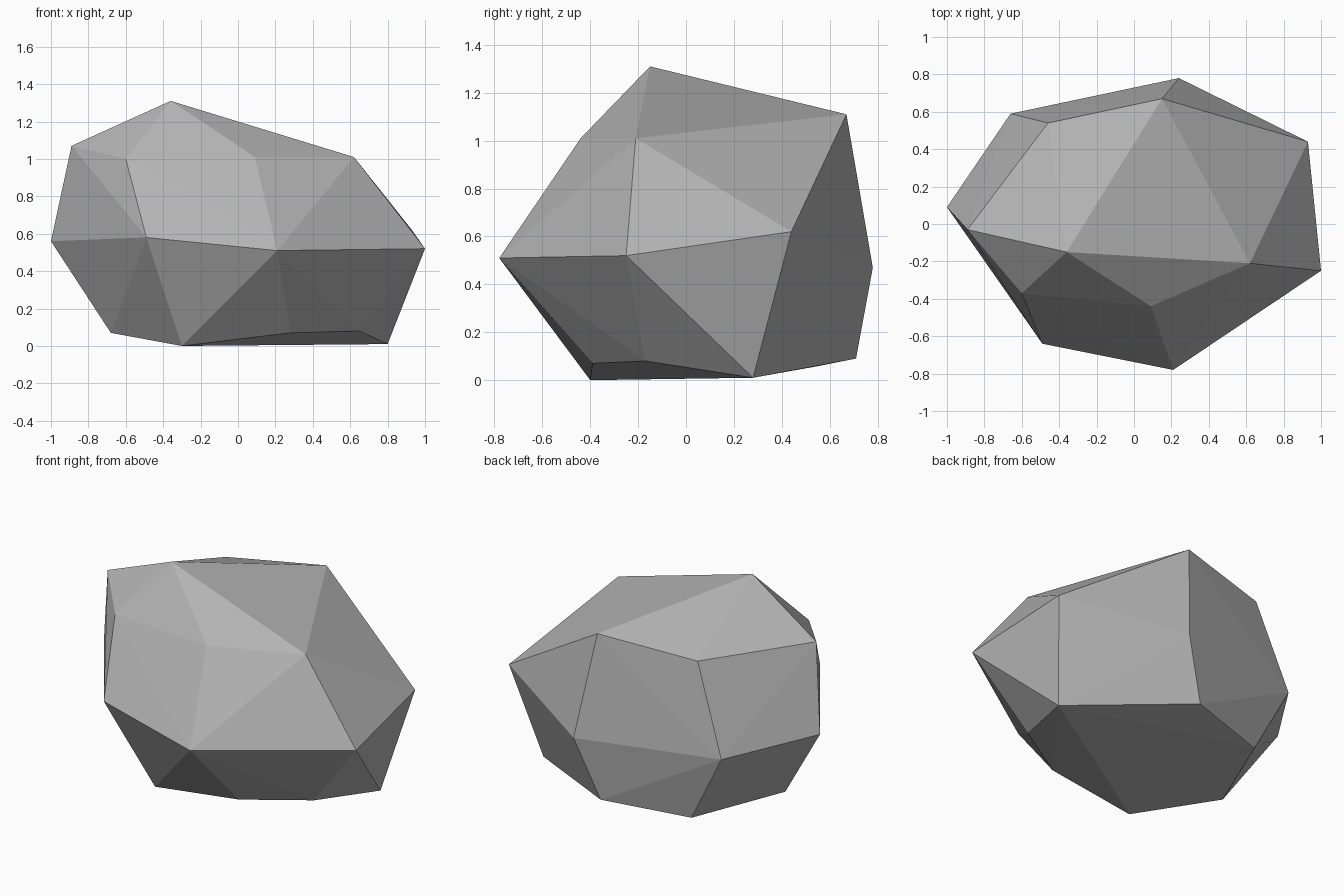
import bpy
import bmesh
from mathutils import Vector


def remove_default_cube():
    cube = bpy.data.objects.get("Cube")
    if cube:
        bpy.data.objects.remove(cube, do_unlink=True)


def make_material(name, colour):
    material = bpy.data.materials.new(name)
    material.use_nodes = True
    material.diffuse_color = colour
    shader = material.node_tree.nodes["Principled BSDF"]
    shader.inputs["Base Color"].default_value = colour
    return material


def make_faceted_stone(name, rings, material):
    """Wrap a convex, flat-shaded shell around rings of corner points."""
    mesh = bpy.data.meshes.new(name)
    shell = bmesh.new()
    for ring in rings:
        for corner in ring:
            shell.verts.new(Vector(corner))
    hull = bmesh.ops.convex_hull(shell, input=shell.verts[:])
    # Drop any corner that ended up inside the shell
    loose = [v for v in shell.verts if not v.link_faces]
    bmesh.ops.delete(shell, geom=loose, context="VERTS")
    bmesh.ops.recalc_face_normals(shell, faces=shell.faces[:])
    for face in shell.faces:
        face.smooth = False
    shell.to_mesh(mesh)
    shell.free()
    mesh.materials.append(material)
    stone = bpy.data.objects.new(name, mesh)
    bpy.context.collection.objects.link(stone)
    return stone


remove_default_cube()
stone_grey = make_material("stone grey", (0.45, 0.45, 0.45, 1.0))

# Peak and the shoulder corners around it
crown = [
    (-0.36, -0.15, 1.31),
    (-0.89, -0.03, 1.07),
    (-0.60, -0.37, 1.0),
    (0.09, -0.44, 1.01),
    (0.62, -0.21, 1.01),
    (0.15, 0.67, 1.11),
    (-0.46, 0.54, 1.05),
]

# Widest band of corners at mid height
girdle = [
    (-1.0, 0.09, 0.56),
    (-0.49, -0.64, 0.58),
    (0.21, -0.78, 0.51),
    (1.0, -0.25, 0.52),
    (0.93, 0.44, 0.62),
    (0.24, 0.78, 0.47),
    (-0.66, 0.59, 0.5),
]

# Slightly uneven underside
base = [
    (-0.68, -0.02, 0.07),
    (-0.3, -0.4, 0),
    (0.28, -0.39, 0.07),
    (0.65, -0.17, 0.08),
    (0.8, 0.28, 0.01),
    (0.1, 0.71, 0.09),
    (-0.43, 0.56, 0.06),
]

make_faceted_stone("boulder", [crown, girdle, base], stone_grey)
